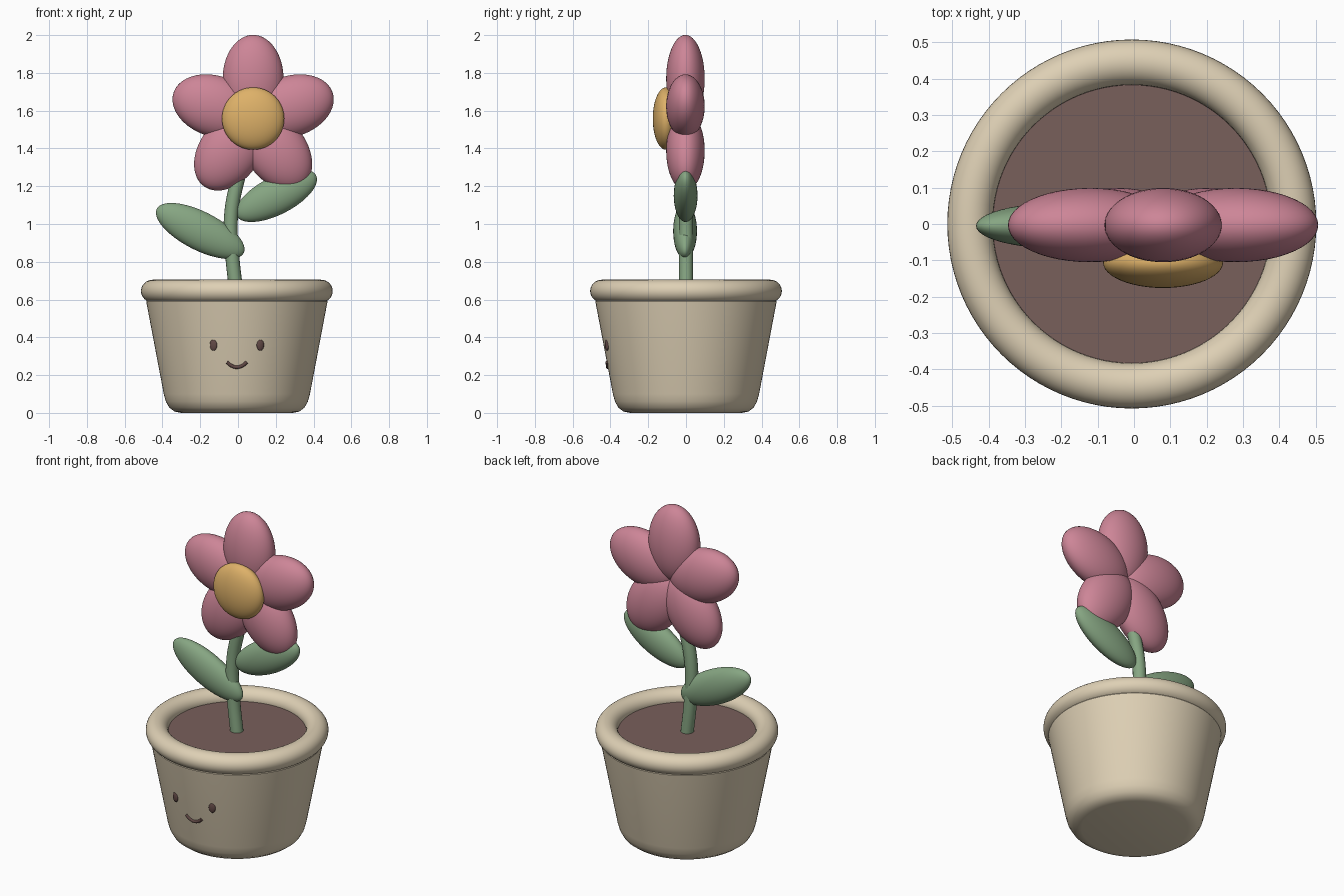
import bpy, bmesh, math

if "Cube" in bpy.data.objects:
    bpy.data.objects.remove(bpy.data.objects["Cube"])

POT_X = -0.006            # pot axis
FX, FZ = 0.08, 1.558      # flower centre


def material(name, rgb):
    m = bpy.data.materials.new(name)
    m.diffuse_color = (*rgb, 1)
    m.use_nodes = True
    m.node_tree.nodes["Principled BSDF"].inputs["Base Color"].default_value = m.diffuse_color
    return m


CREAM = material("cream clay", (0.73, 0.63, 0.46))
SOIL = material("brown soil", (0.19, 0.115, 0.105))
PINK = material("pink petal", (0.61, 0.235, 0.31))
GOLD = material("golden centre", (0.73, 0.44, 0.14))
GREEN = material("leaf green", (0.24, 0.38, 0.225))
DARK = material("dark brown", (0.12, 0.065, 0.06))


def finish(name, mat):
    ob = bpy.context.object
    ob.name = name
    ob.data.materials.append(mat)
    bpy.ops.object.shade_smooth_by_angle(angle=math.radians(40))
    return ob


def ellipsoid(name, mat, loc, radii, tilt=0, turn=0):
    bpy.ops.mesh.primitive_uv_sphere_add(segments=48, ring_count=32, location=loc,
                                         rotation=(0, tilt, turn))
    bpy.context.object.scale = radii
    return finish(name, mat)


def lathe(name, mat, profile, steps=96):
    bm = bmesh.new()
    vs = [bm.verts.new((r, 0, z)) for r, z in profile]
    es = [bm.edges.new(p) for p in zip(vs, vs[1:])]
    bmesh.ops.spin(bm, geom=vs + es, cent=(0, 0, 0), axis=(0, 0, 1),
                   angle=math.tau, steps=steps)
    bmesh.ops.remove_doubles(bm, verts=bm.verts, dist=1e-4)
    bmesh.ops.recalc_face_normals(bm, faces=bm.faces)
    me = bpy.data.meshes.new(name)
    bm.to_mesh(me)
    bm.free()
    ob = bpy.data.objects.new(name, me)
    ob.location.x = POT_X
    bpy.context.collection.objects.link(ob)
    select(ob)
    return finish(name, mat)


def select(ob):
    bpy.ops.object.select_all(action='DESELECT')
    ob.select_set(True)
    bpy.context.view_layer.objects.active = ob


def tube(name, mat, points, radius):
    cu = bpy.data.curves.new(name, 'CURVE')
    cu.dimensions = '3D'
    cu.bevel_depth = radius
    cu.bevel_resolution = 6
    cu.use_fill_caps = True
    sp = cu.splines.new('BEZIER')
    sp.bezier_points.add(len(points) - 1)
    for bp, p in zip(sp.bezier_points, points):
        bp.co = p
        bp.handle_left_type = bp.handle_right_type = 'AUTO'
    ob = bpy.data.objects.new(name, cu)
    bpy.context.collection.objects.link(ob)
    select(ob)
    bpy.ops.object.convert(target='MESH')
    return finish(name, mat)


# Tapered pot with a rounded foot, thick round rim and soil
lathe("pot_body", CREAM, [(0, 0), (0.295, 0), (0.33, 0.007), (0.358, 0.028),
                          (0.376, 0.06), (0.387, 0.1), (0.48, 0.59),
                          (0.46, 0.62), (0, 0.62)])
bpy.ops.mesh.primitive_torus_add(location=(POT_X, 0, 0.645), major_segments=96,
                                 minor_segments=32, major_radius=0.445, minor_radius=0.0625)
bpy.context.object.scale.z = 0.96
finish("pot_rim", CREAM)
lathe("soil", SOIL, [(0, 0.61), (0.42, 0.61), (0.42, 0.64), (0, 0.64)])

# Curved stem
tube("stem", GREEN, [(-0.006, 0, 0.62), (-0.03, 0, 0.83), (-0.037, 0, 1.04),
                     (0.0, 0, 1.24), (FX, 0, 1.5)], 0.037)

# Two leaves
ellipsoid("left_leaf", GREEN, (-0.2, -0.005, 0.963), (0.258, 0.063, 0.102),
          math.radians(27))
ellipsoid("right_leaf", GREEN, (0.203, -0.002, 1.15), (0.236, 0.063, 0.1),
          math.radians(-27))

# Five petals around the centre
for i in range(5):
    a = math.radians(90 + 72 * i)
    ellipsoid(f"petal_{i + 1}", PINK,
              (FX + 0.211 * math.cos(a), -0.003, FZ + 0.211 * math.sin(a)),
              (0.232, 0.102, 0.161), -a)
ellipsoid("flower_centre", GOLD, (FX, -0.106, FZ), (0.165, 0.07, 0.165))


# Face on the front of the pot
def wall_point(x, z, lift=0.0):
    r = 0.387 + (z - 0.1) * 0.19 + lift
    return (POT_X + x, -math.sqrt(r * r - x * x), z)


for side, sx in (("left", -1), ("right", 1)):
    x = 0.124 * sx
    ellipsoid(f"{side}_eye", DARK, wall_point(x, 0.36), (0.02, 0.01, 0.031),
              0, math.asin(x / 0.436))
tube("smile", DARK, [wall_point(x, 0.242 + 9.5 * x * x, 0.001)
                     for x in (-0.053, -0.027, 0, 0.027, 0.053)], 0.009)
